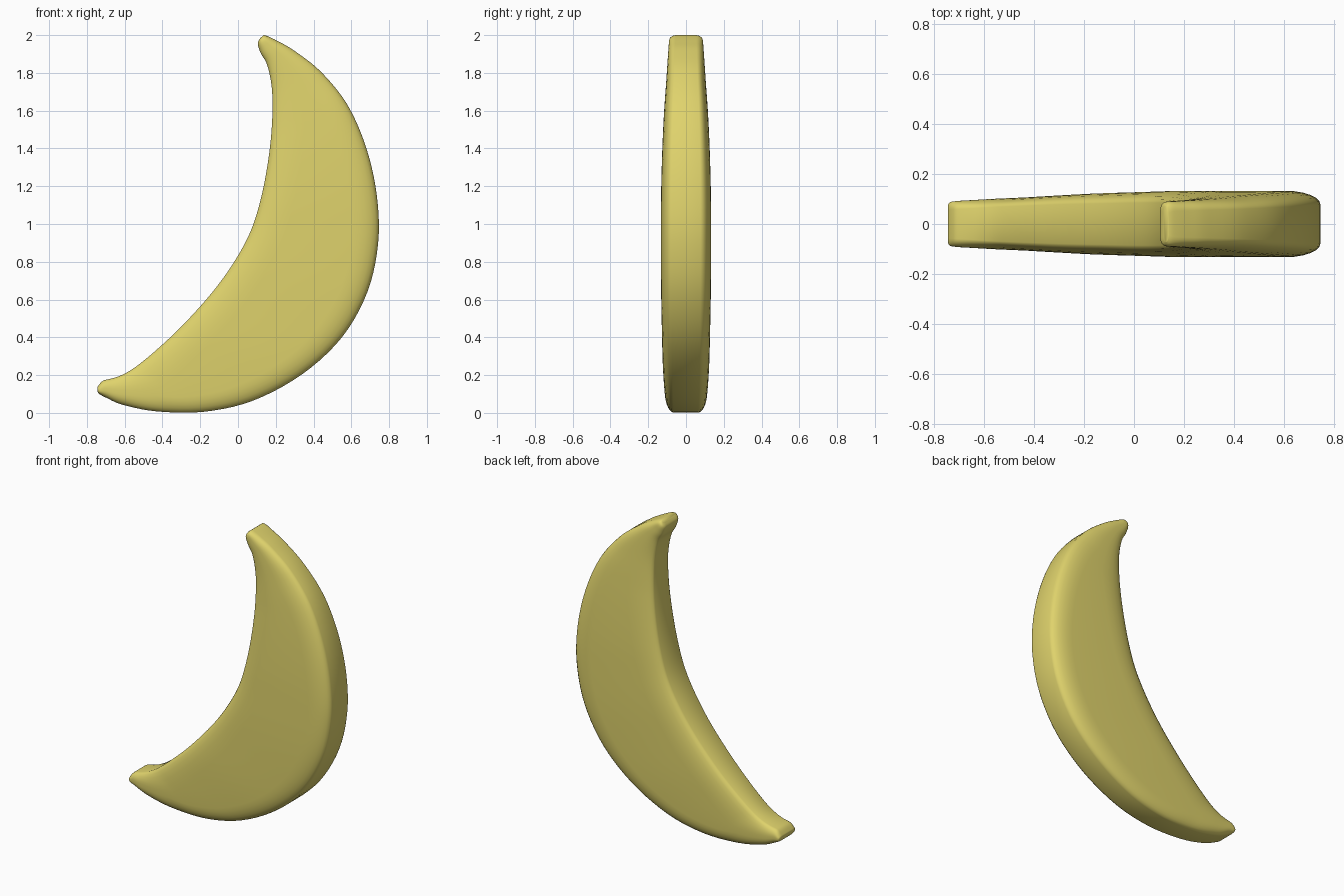
import bpy, bmesh, math
from mathutils import Vector

if "Cube" in bpy.data.objects:
    bpy.data.objects.remove(bpy.data.objects["Cube"])

# Stations from top tip to bottom tip: inner x, z, outer x, z, half thickness
STATIONS = [
    (.118, 1.985, .137, 2.00, .072), (.105, 1.955, .16, 1.993, .088),
    (.120, 1.905, .215, 1.966, .092), (.155, 1.84, .30, 1.916, .096),
    (.180, 1.71, .44, 1.805, .104), (.18, 1.53, .58, 1.63, .116),
    (.159, 1.33, .68, 1.40, .126), (.120, 1.13, .735, 1.15, .132),
    (.066, .96, .742, .90, .133), (-.02, .80, .685, .64, .132),
    (-.135, .64, .55, .40, .128), (-.29, .467, .34, .205, .123),
    (-.43, .335, .08, .065, .115), (-.54, .245, -.18, .006, .108),
    (-.61, .203, -.43, .008, .102), (-.665, .183, -.61, .043, .096),
    (-.715, .17, -.695, .079, .092),
    (-.742, .14, -.73, .097, .087), (-.745, .128, -.742, .108, .072)]
STEPS, ARC = 5, 6


def spline(points, steps):
    """Smooth Catmull-Rom interpolation through the stations."""
    p = [points[0]] + points + [points[-1]]
    out = []
    for i in range(1, len(p) - 2):
        for s in range(steps):
            t = s / steps
            out.append([.5 * (2 * b + (c - a) * t + (2 * a - 5 * b + 4 * c - d) * t * t
                              + (3 * b - a - 3 * c + d) * t ** 3)
                        for a, b, c, d in zip(*p[i - 1:i + 3])])
    return out + [list(points[-1])]


def section(width, depth):
    """Rounded section: long soft corners at the inner and outer edges."""
    ai, bi = min(.18, .42 * width), .36 * depth
    ao, bo = min(.14, .42 * width), .42 * depth
    turns = [math.pi / 2 * k / ARC for k in range(ARC + 1)]
    half = [(ai - ai * math.cos(t), depth - bi + bi * math.sin(t)) for t in turns]
    half += [(width - ao + ao * math.sin(t), depth - bo + bo * math.cos(t)) for t in turns]
    return half + [(u, -y) for u, y in reversed(half)]


# Banana body: loft the section along the crescent
bm = bmesh.new()
rings = []
for xi, zi, xo, zo, d in spline(STATIONS, STEPS):
    inner, outer = Vector((xi, 0, zi)), Vector((xo, 0, zo))
    across = outer - inner
    width = across.length
    across.normalize()
    rings.append([bm.verts.new(inner + across * u + Vector((0, y, 0)))
                  for u, y in section(width, d)])
for a, b in zip(rings, rings[1:]):
    for i in range(len(a)):
        j = (i + 1) % len(a)
        bm.faces.new((a[i], a[j], b[j], b[i]))
bm.faces.new(rings[0])
bm.faces.new(rings[-1])
bmesh.ops.recalc_face_normals(bm, faces=bm.faces)
mesh = bpy.data.meshes.new("banana")
bm.to_mesh(mesh)
bm.free()
banana = bpy.data.objects.new("banana", mesh)
bpy.context.collection.objects.link(banana)

# Yellow peel
peel = bpy.data.materials.new("peel yellow")
peel.diffuse_color = (.74, .65, .15, 1)
peel.use_nodes = True
peel.node_tree.nodes["Principled BSDF"].inputs["Base Color"].default_value = peel.diffuse_color
mesh.materials.append(peel)
bpy.context.view_layer.objects.active = banana
banana.select_set(True)
bpy.ops.object.shade_smooth_by_angle(angle=math.radians(60))
